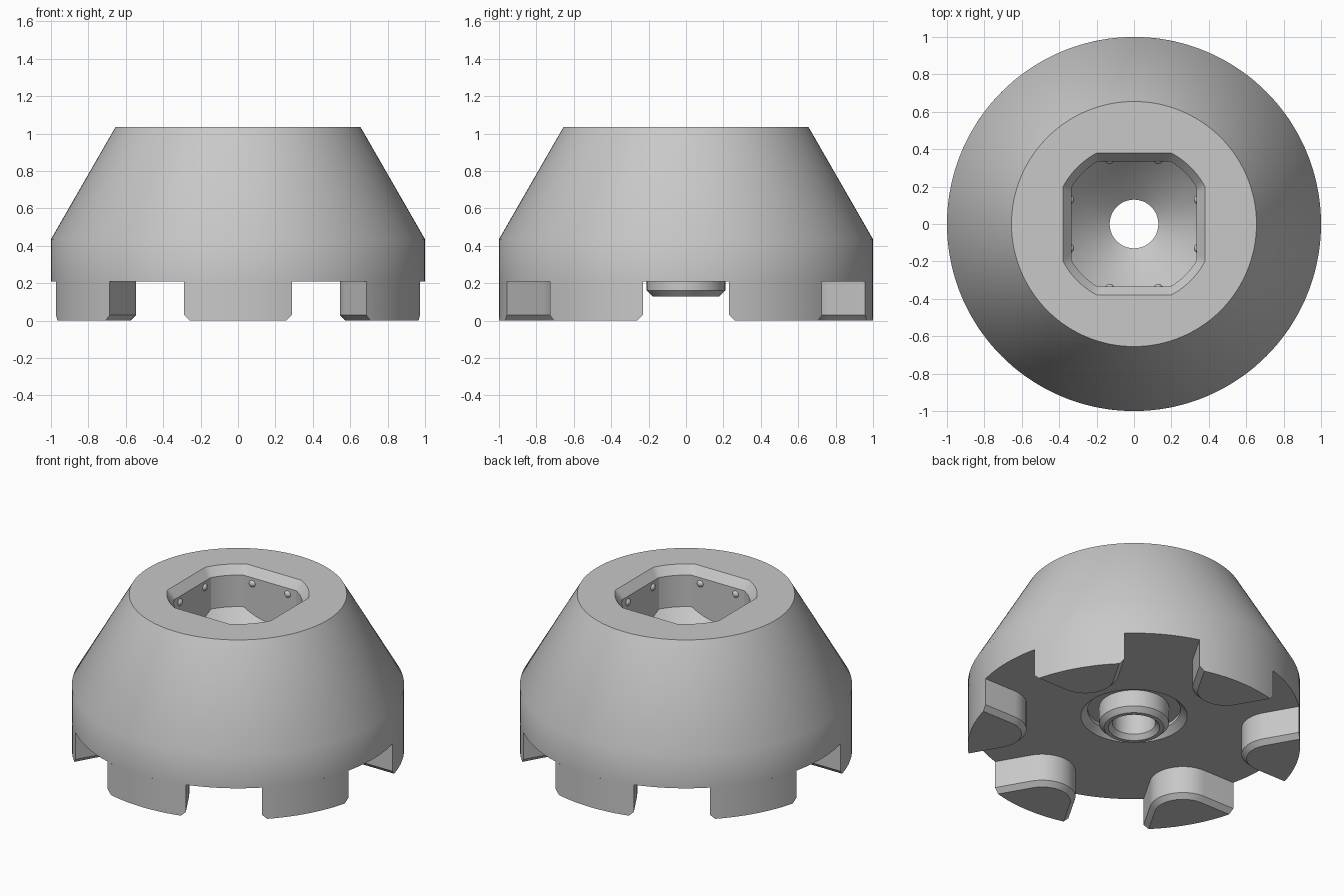
import bpy, math

if "Cube" in bpy.data.objects:
    bpy.data.objects.remove(bpy.data.objects["Cube"])

N = 144
grey = bpy.data.materials.new("light_grey")
grey.diffuse_color = (0.58, 0.58, 0.58, 1)
grey.use_nodes = True
grey.node_tree.nodes["Principled BSDF"].inputs["Base Color"].default_value = grey.diffuse_color


def make(name, verts, faces):
    me = bpy.data.meshes.new(name)
    me.from_pydata(verts, [], faces)
    me.materials.append(grey)
    ob = bpy.data.objects.new(name, me)
    bpy.context.collection.objects.link(ob)
    bpy.ops.object.select_all(action='DESELECT')
    ob.select_set(True)
    bpy.context.view_layer.objects.active = ob
    bpy.ops.object.shade_smooth_by_angle(angle=math.radians(31))
    return ob


def circle(r, z):
    return [(r * math.cos(2 * math.pi * i / N), r * math.sin(2 * math.pi * i / N), z) for i in range(N)]


def socket(a, rmax, zfun):
    """Square of half width a with its corners cut by a circle."""
    ring = []
    for i in range(N):
        t = 2 * math.pi * i / N
        r = min(rmax, a / max(abs(math.cos(t)), abs(math.sin(t))))
        ring.append((r * math.cos(t), r * math.sin(t), zfun(r)))
    return ring


# Body: closed loft through the underside, outer cone, socket and bore
rings = [
    circle(0.13, 0.16), circle(0.155, 0.13), circle(0.18, 0.13),   # boss end
    circle(0.21, 0.16), circle(0.21, 0.27),                        # boss side
    circle(0.28, 0.27), circle(0.28, 0.25), circle(0.32, 0.21),    # groove
    circle(1.0, 0.21), circle(1.0, 0.435), circle(0.655, 1.035),   # outside
    socket(0.38, 0.38 / math.cos(math.radians(27.5)), lambda r: 1.035),
    socket(0.335, 0.335 / math.cos(math.radians(30)), lambda r: 0.98),
    socket(0.335, 0.335 / math.cos(math.radians(30)), lambda r: 0.62 + (r - 0.25) * 1.1),
    circle(0.25, 0.62), circle(0.13, 0.52),                        # funnel
]
verts = [p for ring in rings for p in ring]
R = len(rings)
faces = []
for k in range(R):
    a, b = k * N, ((k + 1) % R) * N
    for i in range(N):
        j = (i + 1) % N
        faces.append((a + j, a + i, b + i, b + j)[::-1])
# outward direction: underside must face down
make("body", verts, [f[::-1] for f in faces]).data.update()


# Teeth: rounded wedge outline, bevelled at the foot except on the outer rim
def outline(d, ang, z):
    half = math.radians(30) - math.asin(0.23 + d)
    r, c = 0.2 - d, 0.86
    pts = []
    for i in range(17):
        t = -half + 2 * half * i / 16
        pts.append((math.cos(t), math.sin(t)))
    for i in range(17):
        t = math.radians(120 + 120 * i / 16)
        pts.append((c + r * math.cos(t), r * math.sin(t)))
    ca, sa = math.cos(ang), math.sin(ang)
    return [(x * ca - y * sa, x * sa + y * ca, z) for x, y in pts]


for k in range(6):
    ang = math.radians(30 + 60 * k)
    loops = [outline(0.03, ang, 0), outline(0, ang, 0.03), outline(0, ang, 0.21)]
    n = len(loops[0])
    tv = [p for loop in loops for p in loop]
    tf = [tuple(range(n))[::-1]]
    for a in (0, n):
        for i in range(n):
            j = (i + 1) % n
            tf.append((a + i, a + j, a + n + j, a + n + i))
    make(f"tooth_{k + 1}", tv, tf)

# Small grip bumps on the flat socket walls
for k in range(4):
    for s in (-0.13, 0.13):
        t = math.pi / 2 * k
        x, y = 0.345, s
        bpy.ops.mesh.primitive_uv_sphere_add(
            segments=16, ring_count=10, radius=0.025,
            location=(x * math.cos(t) - y * math.sin(t), x * math.sin(t) + y * math.cos(t), 0.94))
        ob = bpy.context.object
        ob.name = "socket_bump"
        ob.data.materials.append(grey)
        bpy.ops.object.shade_smooth()
